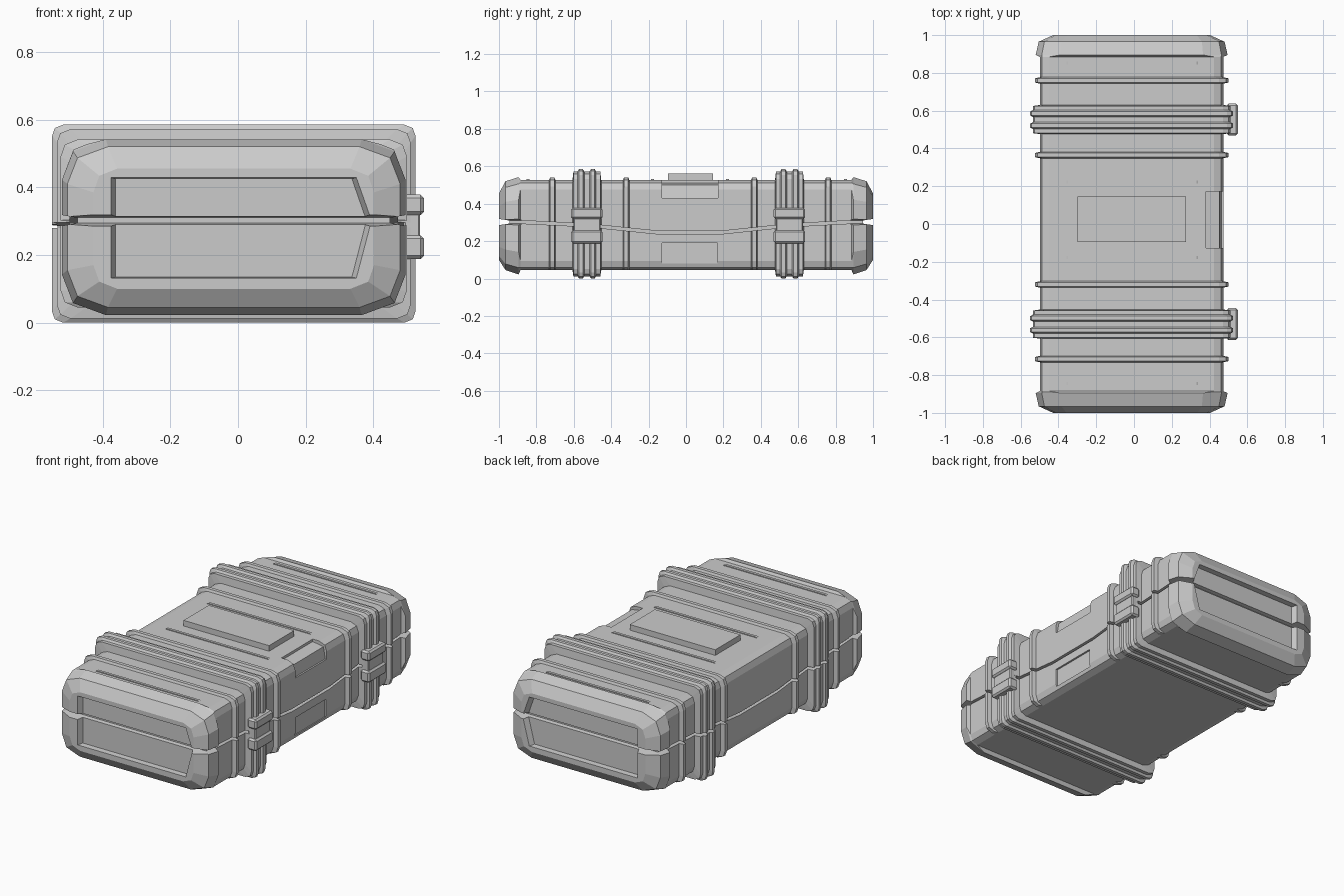
import bpy, bmesh

if "Cube" in bpy.data.objects:
    bpy.data.objects.remove(bpy.data.objects["Cube"])

CX = -0.0125


def mesh_object(name, verts, faces):
    me = bpy.data.meshes.new(name)
    me.from_pydata(verts, [], faces)
    bm = bmesh.new()
    bm.from_mesh(me)
    bmesh.ops.recalc_face_normals(bm, faces=bm.faces)
    bm.to_mesh(me)
    bm.free()
    ob = bpy.data.objects.new(name, me)
    bpy.context.collection.objects.link(ob)
    return ob


def loft(name, loops):
    n = len(loops[0])
    faces = [tuple(range(n)), tuple(range((len(loops) - 1) * n, len(loops) * n))]
    for r in range(len(loops) - 1):
        for i in range(n):
            j = (i + 1) % n
            faces.append((r * n + i, r * n + j, (r + 1) * n + j, (r + 1) * n + i))
    return mesh_object(name, [v for l in loops for v in l], faces)


def prism(name, pts, axis, lo, hi):
    def put(p, t):
        return (t, p[0], p[1]) if axis == 'X' else (p[0], t, p[1])
    return loft(name, [[put(p, t) for p in pts] for t in (lo, hi)])


def box(name, x, y, z, bevel=0.0):
    ob = prism(name, [(x[0], z[0]), (x[1], z[0]), (x[1], z[1]), (x[0], z[1])], 'Y', *y)
    if bevel:
        m = ob.modifiers.new("bevel", 'BEVEL')
        m.width, m.segments = bevel, 1
    return ob


def cut(target, cutter):
    cutter.hide_render = True
    m = target.modifiers.new("cut", 'BOOLEAN')
    m.operation, m.solver, m.object = 'DIFFERENCE', 'EXACT', cutter
    bpy.context.view_layer.objects.active = target
    bpy.ops.object.modifier_apply(modifier=m.name)
    bpy.data.objects.remove(cutter)


def section(y, hw, z0, z1, a, b):
    """Rectangle in xz with two-step chamfered corners."""
    pts = []
    for sx, sz in ((1, 1), (1, -1), (-1, -1), (-1, 1)):
        zc = z1 if sz > 0 else z0
        c = [(hw - a, 0), (hw - .25 * a, .3 * b), (hw, b)]
        if sx * sz < 0:
            c.reverse()
        pts += [(CX + sx * u, y, zc - sz * v) for u, v in c]
    return pts


BODY = (.486, .045, .527, .05, .05)
RIB = (.512, .045, .541, .05, .05)
STEP = (.523, .012, .572, .04, .04)
RIDGE = (.537, 0, .585, .032, .032)
CAP = (.508, .022, .542, .13, .12)
SHOULDER = (.492, .045, .52, .12, .11)
NOSE = (.415, .10, .455, .07, .07)

# shell: end caps, ribs and double bands as one loft along y
rows = []
for s in (-1, 1):
    rows += [(s * y, p) for y, p in ((1, NOSE), (.965, SHOULDER), (.895, CAP), (.885, BODY))]
for c in (-.715, -.32, .365, .76):
    rows += [(c + d, p) for d, p in ((-.017, BODY), (-.011, RIB), (.011, RIB), (.017, BODY))]
for c in (-.53, .553):
    rows += [(c + d, p) for d, p in (
        (-.077, BODY), (-.072, STEP), (-.05, STEP), (-.042, RIDGE), (-.022, RIDGE), (-.014, STEP),
        (.014, STEP), (.022, RIDGE), (.042, RIDGE), (.05, STEP), (.072, STEP), (.077, BODY))]
rows.sort(key=lambda r: r[0])
shell = loft("case_shell", [section(y, *p) for y, p in rows])

# grip recess in each end
hexagon = [(-.36, .13), (.36, .13), (.4, .285), (.4, .315), (.36, .43), (-.36, .43)]
for s in (-1, 1):
    inner = [(CX + x * .97, s * .968, .28 + (z - .28) * .97) for x, z in hexagon]
    outer = [(CX + x * 1.03, s * 1.02, z) for x, z in hexagon]
    cut(shell, loft("end_recess_cutter", [inner, outer]))

# seam between lid and base, dipping in the middle of the long sides
path = [(-1.1, .302), (-.88, .302), (-.53, .285), (-.16, .247), (.2, .247), (.56, .285), (.88, .302), (1.1, .302)]
strip = [(y, z - .008) for y, z in path] + [(y, z + .008) for y, z in reversed(path)]
for s in (-1, 1):
    cut(shell, prism("side_seam_cutter", strip, 'X', CX + s * .462, CX + s * .6))
    wedge = [(s * .945, .294), (s * .945, .31), (s * 1.02, .322), (s * 1.02, .282)]
    cut(shell, prism("end_seam_cutter", wedge, 'X', -.7, .7))
    for e in (-1, 1):
        v = [(CX + s * .465, .294), (CX + s * .465, .31), (CX + s * .53, .322), (CX + s * .53, .282)]
        cut(shell, prism("cap_seam_cutter", v, 'Y', e * .88, e * 1.05))

# handle notch on the top edge and shallow panel beneath
cut(shell, prism("notch_cutter", [(.38, .6), (.38, .512), (.452, .5), (.464, .43), (.6, .43), (.6, .6)],
                 'Y', -.128, .172))
cut(shell, box("panel_cutter", (.462, .6), (-.128, .168), (.08, .19)))

# raised plate on the lid and low ridges
box("lid_plate", (-.298, .275), (-.095, .145), (.52, .561))
for i, y in enumerate((-.845, -.178, .223, .853)):
    prism(f"lid_ridge_{i}", [(-.37, .52), (-.35, .532), (.33, .532), (.35, .52)], 'Y', y - .008, y + .008)

# latches on the right side
for i, y in enumerate((-.53, .553)):
    box(f"latch_core_{i}", (.49, .538), (y - .072, y + .072), (.2, .36), .005)
    box(f"latch_upper_{i}", (.49, .55), (y - .084, y + .084), (.318, .378), .01)
    box(f"latch_lower_{i}", (.49, .55), (y - .084, y + .084), (.188, .258), .01)
